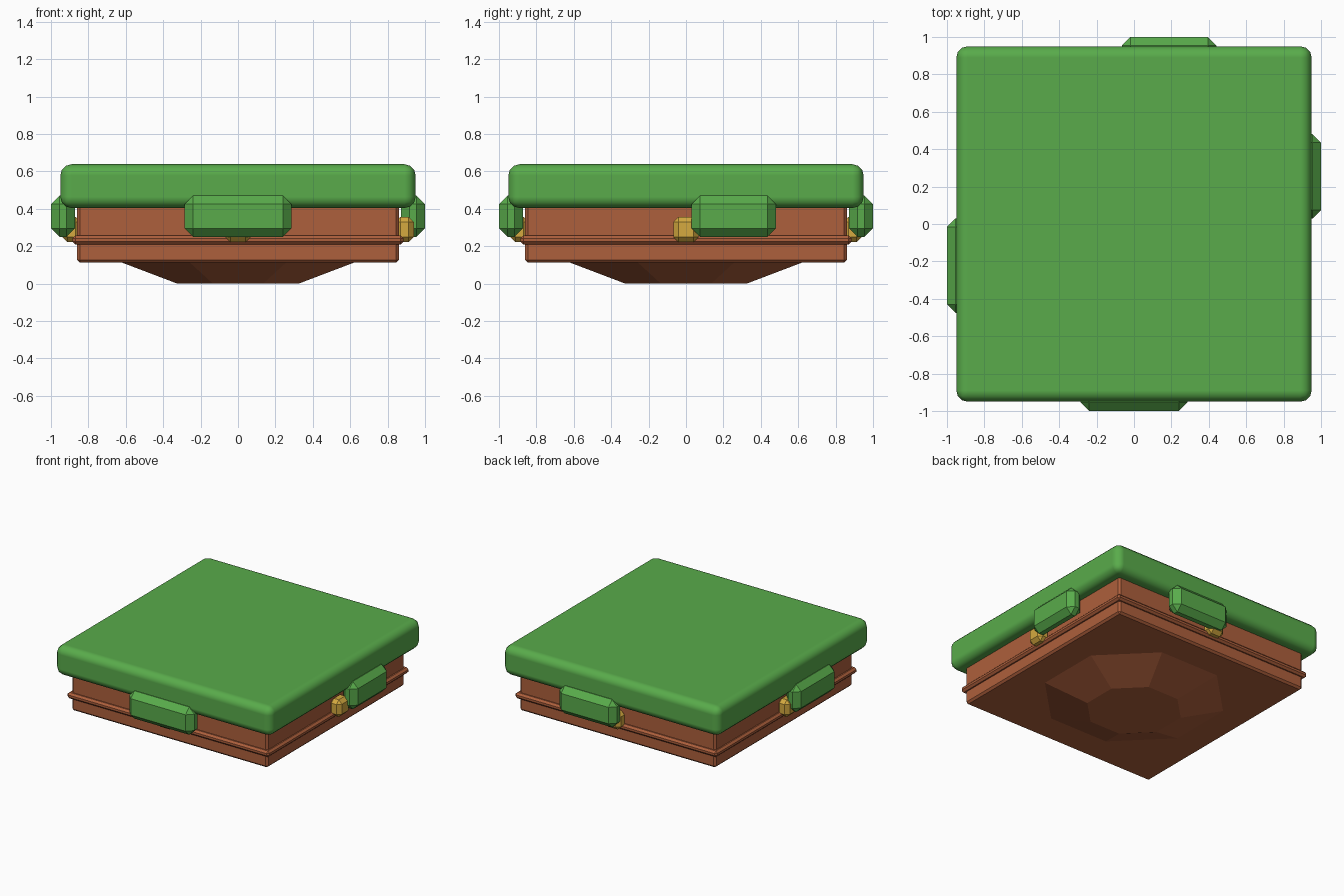
import bpy, bmesh
from math import pi, cos
from mathutils import Matrix

if "Cube" in bpy.data.objects:
    bpy.data.objects.remove(bpy.data.objects["Cube"])


def material(name, rgb):
    m = bpy.data.materials.new(name)
    m.diffuse_color = (*rgb, 1)
    m.use_nodes = True
    m.node_tree.nodes["Principled BSDF"].inputs["Base Color"].default_value = m.diffuse_color
    return m


GRASS = material("grass_green", (0.10, 0.41, 0.07))
SOIL = material("soil_brown", (0.42, 0.115, 0.045))
GOLD = material("gold", (0.66, 0.40, 0.05))


def finish(name, bm, mat):
    mesh = bpy.data.meshes.new(name)
    bm.to_mesh(mesh)
    bm.free()
    obj = bpy.data.objects.new(name, mesh)
    bpy.context.collection.objects.link(obj)
    mesh.materials.append(mat)
    return obj


def box(name, lo, hi, bevel, mat, segments=1, turn=0.0):
    """Bevelled box between two corners, turned about the z axis."""
    size = [b - a for a, b in zip(lo, hi)]
    mid = [(a + b) / 2 for a, b in zip(lo, hi)]
    bm = bmesh.new()
    bmesh.ops.create_cube(bm, size=1, matrix=Matrix.Rotation(turn, 4, 'Z')
                          @ Matrix.Translation(mid) @ Matrix.Diagonal((*size, 1)))
    obj = finish(name, bm, mat)
    mod = obj.modifiers.new("bevel", 'BEVEL')
    mod.width = bevel
    mod.segments = segments
    if segments > 1:
        mod.harden_normals = True
        obj.data.shade_smooth()
    return obj


# Main slabs
box("grass_top", (-0.95, -0.95, 0.404), (0.95, 0.95, 0.638), 0.06, GRASS, 3)
box("soil_block", (-0.86, -0.86, 0.112), (0.86, 0.86, 0.45), 0.015, SOIL)
box("soil_band", (-0.885, -0.885, 0.21), (0.885, 0.885, 0.257), 0.015, SOIL)

# Octagonal tapered underside
bm = bmesh.new()
c = cos(pi / 8)
bmesh.ops.create_cone(bm, cap_ends=True, segments=8, radius1=0.325 / c, radius2=0.62 / c,
                      depth=0.112, matrix=Matrix.Translation((0, 0, 0.056))
                      @ Matrix.Rotation(pi / 8, 4, 'Z'))
finish("tapered_underside", bm, SOIL)

# Hanging grass tuft and gold stud on each side, laid out on the front then turned
sides = [("front", 0, -0.285, 0.285), ("right", pi / 2, 0.03, 0.48),
         ("back", pi, -0.44, 0.065), ("left", -pi / 2, -0.03, 0.475)]
for side, turn, a, b in sides:
    box(side + "_grass_tuft", (a, -1.0, 0.25), (b, -0.872, 0.47), 0.045, GRASS, turn=turn)
    box(side + "_gold_stud", (-0.068, -0.94, 0.222), (0.068, -0.84, 0.357), 0.028, GOLD, turn=turn)
